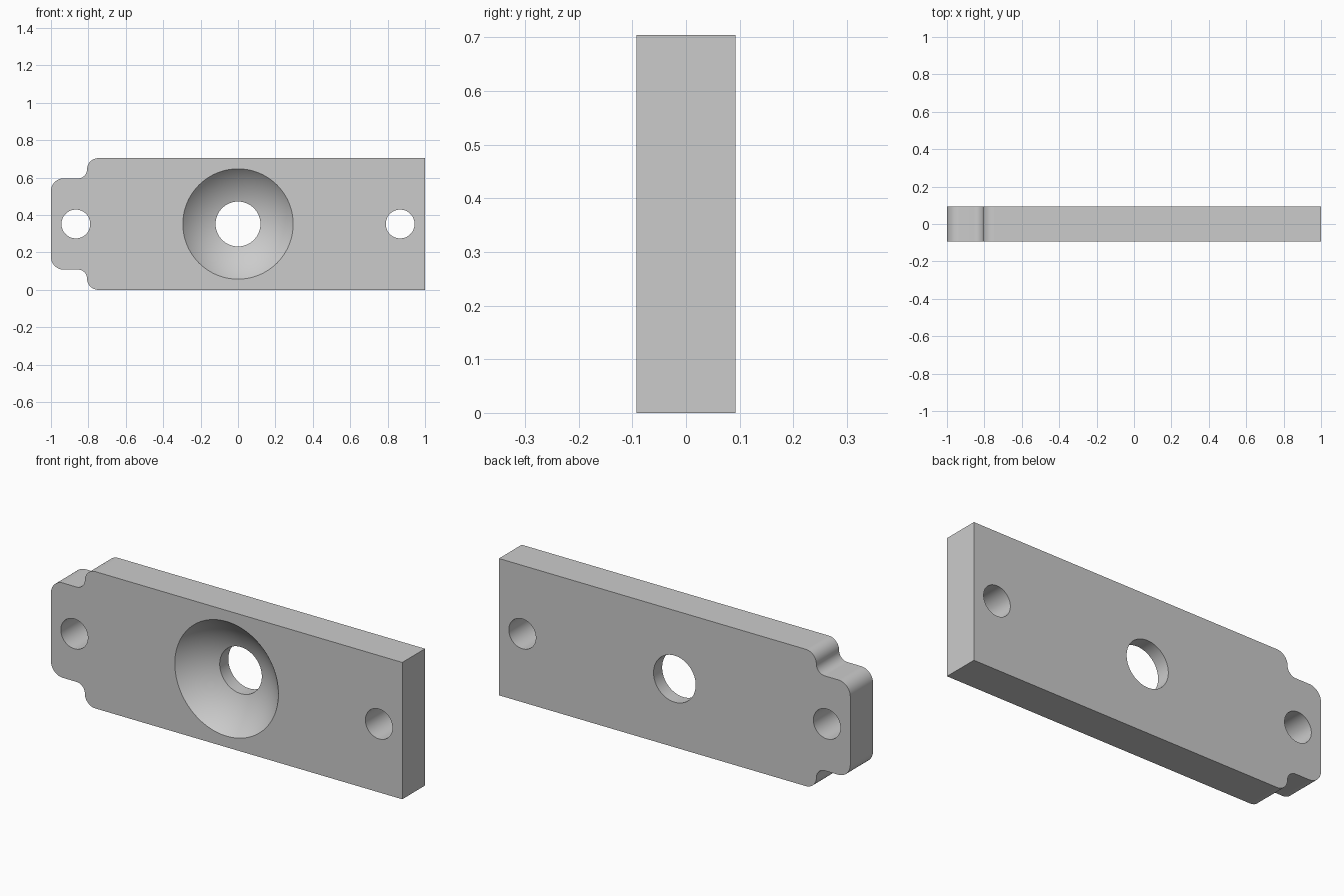
import bpy, bmesh
from math import sin, cos, radians, sqrt, asin, pi
from mathutils import Matrix

cube = bpy.data.objects.get("Cube")
if cube:
    bpy.data.objects.remove(cube, do_unlink=True)

HEIGHT, HALF_Y, MID = 0.704, 0.0925, 0.352

grey = bpy.data.materials.new("light grey metal")
grey.use_nodes = True
grey.diffuse_color = (0.6, 0.6, 0.6, 1)
grey.node_tree.nodes["Principled BSDF"].inputs["Base Color"].default_value = (0.6, 0.6, 0.6, 1)


def make_object(name, bm):
    bmesh.ops.recalc_face_normals(bm, faces=bm.faces)
    mesh = bpy.data.meshes.new(name)
    bm.to_mesh(mesh)
    bm.free()
    mesh.materials.append(grey)
    obj = bpy.data.objects.new(name, mesh)
    bpy.context.collection.objects.link(obj)
    return obj


def arc(cx, cz, r, start, end, steps=12):
    angles = [radians(start + (end - start) * i / steps) for i in range(steps + 1)]
    return [(cx + r * cos(a), cz + r * sin(a)) for a in angles]


def turned_cutter(name, x, profile, segments=96):
    """Solid of revolution about the y direction; profile is (radius, y)."""
    bm = bmesh.new()
    rings = []
    for r, y in profile:
        ring = bmesh.ops.create_circle(bm, segments=segments, radius=r, matrix=
            Matrix.Translation((x, y, MID)) @ Matrix.Rotation(pi / 2, 4, 'X'))
        rings.append(ring["verts"])
    for a, b in zip(rings, rings[1:]):
        for i in range(segments):
            j = (i + 1) % segments
            bm.faces.new((a[i], a[j], b[j], b[i]))
    bm.faces.new(rings[0])
    bm.faces.new(rings[-1])
    obj = make_object(name, bm)
    obj.hide_render = True
    return obj


# Plate outline: upper half with rounded stepped shoulder, mirrored below
EAR, SHOULDER = 0.244, -0.807
upper = [(1, MID)]
upper += arc(SHOULDER + 0.06, MID - 0.06, 0.06, 90, 180)
upper += arc(SHOULDER - 0.048, EAR + 0.048, 0.048, 0, -90)
upper += arc(-0.932, EAR - 0.068, 0.068, 90, 180)
outline = upper + [(x, -z) for x, z in reversed(upper)]

bm = bmesh.new()
front = bm.faces.new([bm.verts.new((x, -HALF_Y, z + MID)) for x, z in outline])
extruded = bmesh.ops.extrude_face_region(bm, geom=[front], use_keep_orig=True)
bmesh.ops.translate(bm, vec=(0, 2 * HALF_Y, 0),
                    verts=[v for v in extruded["geom"] if isinstance(v, bmesh.types.BMVert)])
plate = make_object("mounting_plate", bm)

# Round bowl recess narrowing to the central through hole
RIM, BORE, DEPTH = 0.295, 0.12, 0.115
offset = (RIM**2 - BORE**2 - DEPTH**2) / (2 * DEPTH)
sphere_r = sqrt(RIM**2 + offset**2)
a0, a1 = asin(RIM / sphere_r) + 0.08, asin(BORE / sphere_r)
bowl = []
for i in range(25):
    a = a0 + (a1 - a0) * i / 24
    bowl.append((sphere_r * sin(a), -HALF_Y - offset + sphere_r * cos(a)))
bowl.append((BORE, 0.2))

# Cut the recess and the two bolt holes
cutters = [turned_cutter("bowl_cutter", 0, bowl)]
for side in (-1, 1):
    cutters.append(turned_cutter("bolt_hole_cutter", side * 0.867,
                                 [(0.077, -0.2), (0.077, 0.2)], 64))

bpy.ops.object.select_all(action='DESELECT')
bpy.context.view_layer.objects.active = plate
plate.select_set(True)
for cutter in cutters:
    mod = plate.modifiers.new("hole", 'BOOLEAN')
    mod.operation, mod.solver, mod.object = 'DIFFERENCE', 'EXACT', cutter
    bpy.ops.object.modifier_apply(modifier=mod.name)
    bpy.data.objects.remove(cutter, do_unlink=True)

# Smooth curved walls, crisp rims
bpy.ops.object.shade_smooth_by_angle(angle=radians(30))
weighted = plate.modifiers.new("flat face shading", 'WEIGHTED_NORMAL')
weighted.keep_sharp = True
